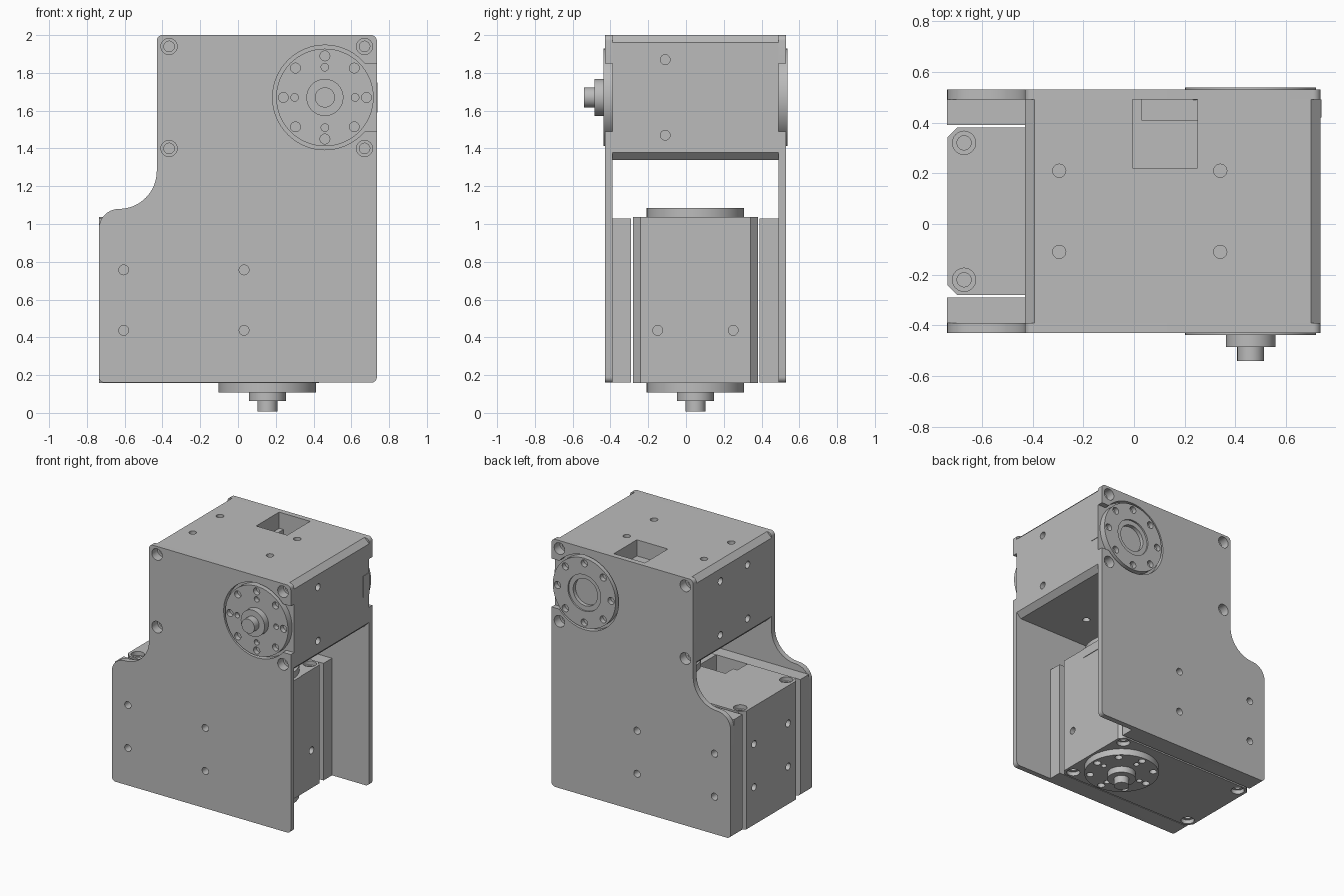
import bpy, bmesh, math
from mathutils import Matrix, Vector

cube = bpy.data.objects.get("Cube")
if cube:
    bpy.data.objects.remove(cube, do_unlink=True)

grey = bpy.data.materials.new("plain grey")
grey.use_nodes = True
grey.diffuse_color = (0.5, 0.5, 0.5, 1)
grey.node_tree.nodes["Principled BSDF"].inputs["Base Color"].default_value = (0.5, 0.5, 0.5, 1)


def add_box(bm, lo, hi):
    lo, hi = Vector(lo), Vector(hi)
    size = Matrix.Diagonal((*(hi - lo), 1))
    bmesh.ops.create_cube(bm, size=1, matrix=Matrix.Translation((lo + hi) / 2) @ size)


def add_cylinder(bm, centre, axis, radius, length, sides=24):
    turn = Vector((0, 0, 1)).rotation_difference(Vector(axis)).to_matrix().to_4x4()
    bmesh.ops.create_cone(bm, cap_ends=True, segments=sides, radius1=radius, radius2=radius,
                          depth=length, matrix=Matrix.Translation(centre) @ turn)


def make(name, bm):
    bmesh.ops.recalc_face_normals(bm, faces=bm.faces)
    mesh = bpy.data.meshes.new(name)
    bm.to_mesh(mesh)
    bm.free()
    obj = bpy.data.objects.new(name, mesh)
    bpy.context.collection.objects.link(obj)
    return obj


def cut(obj, bm):
    """Subtract the cutter mesh and bake the result."""
    cutter = make("cutter", bm)
    cutter.hide_render = True
    mod = obj.modifiers.new("cut", "BOOLEAN")
    mod.operation, mod.solver, mod.object = "DIFFERENCE", "EXACT", cutter
    bpy.context.view_layer.update()
    baked = bpy.data.meshes.new_from_object(obj.evaluated_get(bpy.context.evaluated_depsgraph_get()))
    obj.modifiers.clear()
    obj.data = baked
    bpy.data.objects.remove(cutter, do_unlink=True)


def drill(obj, spots, axis, radius, depth, sides=24):
    """Blind holes reaching depth to either side of each spot."""
    bm = bmesh.new()
    for spot in spots:
        add_cylinder(bm, spot, axis, radius, depth * 2, sides)
    cut(obj, bm)


def cut_box(obj, lo, hi):
    bm = bmesh.new()
    add_box(bm, lo, hi)
    cut(obj, bm)


def finish(obj, place=None):
    obj.data.materials.clear()
    obj.data.materials.append(grey)
    if place:
        obj.matrix_world = place
    bpy.ops.object.select_all(action="DESELECT")
    obj.select_set(True)
    bpy.context.view_layer.objects.active = obj
    bpy.ops.object.shade_smooth_by_angle(angle=math.radians(30))


X, Y, Z = (1, 0, 0), (0, 1, 0), (0, 0, 1)
BACK, FRONT, HALF_LEN, HALF_H = -0.89, 0.275, 0.44, 0.33


def ring(count, radius, y):
    return [(radius * math.cos(a), y, radius * math.sin(a))
            for a in (i * math.tau / count for i in range(count))]


def actuator(prefix, place):
    # Body: box with four chamfered edges, shaft axis on local y
    bm = bmesh.new()
    add_box(bm, (BACK, -HALF_LEN, -HALF_H), (FRONT, HALF_LEN, HALF_H))
    edges = [e for e in bm.edges if abs(e.verts[0].co.y - e.verts[1].co.y) > 0.1]
    bmesh.ops.bevel(bm, geom=edges, offset=0.038, segments=1, affect="EDGES")
    body = make(prefix + "_body", bm)
    # Wiring pocket
    cut_box(body, (-0.465, 0.17, 0.21), (-0.21, 0.5, 0.5))
    cut_box(body, (-0.43, 0.36, 0.12), (-0.21, 0.5, 0.3))
    # Counterbored corner bolts
    corners = [(x, y, z) for x in (-0.825, 0.21) for y in (-HALF_LEN, HALF_LEN) for z in (-0.27, 0.27)]
    drill(body, corners, Y, 0.046, 0.03)
    drill(body, corners, Y, 0.028, 0.1)
    # Mounting holes on the long sides and the two ends
    drill(body, [(x, y, z) for x in (-0.755, -0.12) for y in (-0.16, 0.16)
                 for z in (-HALF_H, HALF_H)], Z, 0.026, 0.05)
    ends = [(BACK, y, z) for y in (-0.16, 0.16) for z in (-0.2, 0.2)]
    ends += [(FRONT, -0.16, z) for z in (-0.2, 0.2)]
    drill(body, ends, X, 0.026, 0.05)
    finish(body, place)

    # Connector cover on the end
    bm = bmesh.new()
    add_box(bm, (FRONT - 0.002, 0.37, -0.08), (FRONT + 0.004, HALF_LEN, 0.08))
    finish(make(prefix + "_connector_cover", bm), place)

    # Output flange with bolt circles
    bm = bmesh.new()
    add_cylinder(bm, (0, -0.463, 0), Y, 0.258, 0.05, 64)
    flange = make(prefix + "_output_flange", bm)
    drill(flange, ring(8, 0.22, -0.488), Y, 0.026, 0.035)
    drill(flange, ring(4, 0.16, -0.488), Y, 0.02, 0.035)
    finish(flange, place)

    # Stepped shaft
    bm = bmesh.new()
    add_cylinder(bm, (0, -0.51, 0), Y, 0.098, 0.05, 48)
    add_cylinder(bm, (0, -0.56, 0), Y, 0.053, 0.06, 48)
    finish(make(prefix + "_shaft", bm), place)

    # Rear idler flange with stepped bore
    bm = bmesh.new()
    add_cylinder(bm, (0, 0.463, 0), Y, 0.258, 0.05, 64)
    idler = make(prefix + "_idler_flange", bm)
    drill(idler, ring(8, 0.22, 0.488), Y, 0.026, 0.035)
    drill(idler, [(0, 0.488, 0)], Y, 0.135, 0.012, 48)
    drill(idler, [(0, 0.488, 0)], Y, 0.1, 0.04, 48)
    finish(idler, place)


actuator("upper_actuator", Matrix.Translation((0.46, 0.05, 1.67)))
actuator("lower_actuator", Matrix.Translation((0.155, 0.05, 0.597)) @ Matrix.Rotation(math.pi / 2, 4, "X"))


def arc(cx, cz, r, start, end, steps=8):
    angles = [math.radians(start + (end - start) * i / steps) for i in range(steps + 1)]
    return [(cx + r * math.cos(a), cz + r * math.sin(a)) for a in angles]


def slab(name, outline, y0, y1):
    bm = bmesh.new()
    face = bm.faces.new([bm.verts.new((x, y0, z)) for x, z in outline])
    out = bmesh.ops.extrude_face_region(bm, geom=[face])
    bmesh.ops.translate(bm, vec=(0, y1 - y0, 0),
                        verts=[v for v in out["geom"] if isinstance(v, bmesh.types.BMVert)])
    return make(name, bm)


plate_outline = (arc(-0.707, 0.19, 0.03, 180, 270) + arc(0.705, 0.19, 0.03, 270, 360)
                 + arc(0.705, 1.97, 0.03, 0, 90) + arc(-0.4, 1.97, 0.03, 90, 180)
                 + arc(-0.63, 1.28, 0.2, 0, -90, 16) + arc(-0.63, 0.973, 0.107, 90, 180))
spacer_outline = (arc(-0.707, 0.19, 0.03, 180, 270)
                  + [(0.43, 0.16), (0.43, 1.03), (-0.737, 1.03)])
mounts = [(x, z) for x in (-0.605, 0.032) for z in (0.437, 0.757)]
bolts = [(x, z) for x in (-0.365, 0.67) for z in (1.4, 1.94)]

# Side plates and the spacers that hold the lower actuator
for side, inner, outer, gap in (("front", -0.39, -0.43, -0.29), ("back", 0.49, 0.53, 0.39)):
    plate = slab(side + "_plate", plate_outline, inner, outer)
    drill(plate, [(0.46, outer, 1.67)], Y, 0.277, 0.1, 64)
    cut_box(plate, (0.67, outer - 0.1, 1.49), (0.8, outer + 0.1, 1.85))
    drill(plate, [(x, outer, z) for x, z in bolts], Y, 0.043, 0.1)
    drill(plate, [(x, outer, z) for x, z in mounts], Y, 0.026, 0.1)
    finish(plate)
    spacer = slab(side + "_spacer", spacer_outline, gap, inner)
    drill(spacer, [(x, inner, z) for x, z in mounts], Y, 0.026, 0.05)
    finish(spacer)
